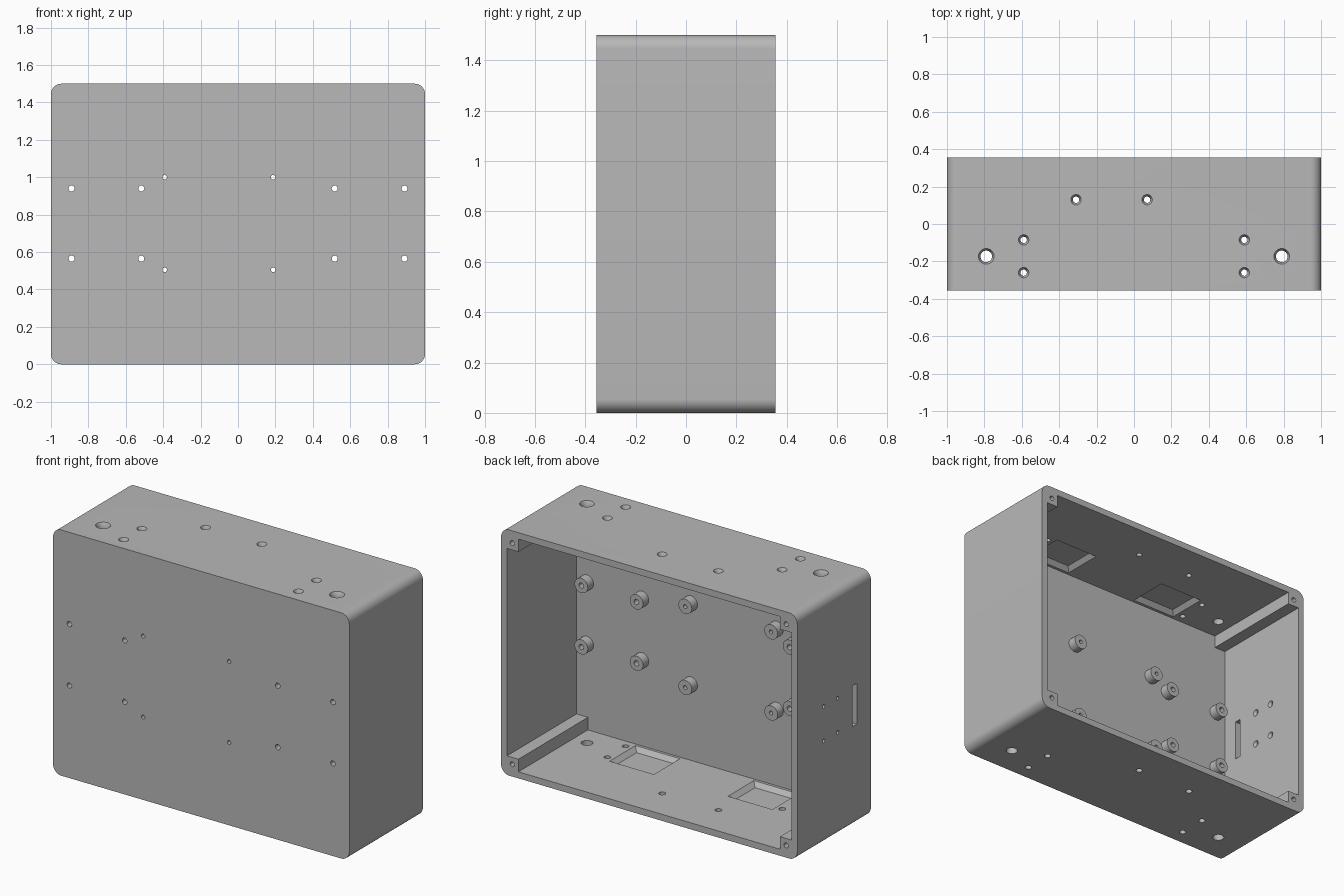
import bpy, bmesh
from math import cos, sin, pi, radians
from mathutils import Matrix, Vector

W, D, H = 1.0, 0.355, 1.5      # half width, half depth, height
T = 0.04                       # wall thickness
POST = 0.117                   # corner post size measured from outside
FILLET = 0.055
MID = H / 2

cube = bpy.data.objects.get("Cube")
if cube:
    bpy.data.objects.remove(cube, do_unlink=True)

grey = bpy.data.materials.new("plain grey")
grey.use_nodes = True
grey.diffuse_color = (0.48, 0.48, 0.48, 1)
grey.node_tree.nodes["Principled BSDF"].inputs["Base Color"].default_value = grey.diffuse_color


def make_object(name, bm):
    bmesh.ops.recalc_face_normals(bm, faces=bm.faces)
    mesh = bpy.data.meshes.new(name)
    bm.to_mesh(mesh)
    bm.free()
    mesh.materials.append(grey)
    obj = bpy.data.objects.new(name, mesh)
    bpy.context.collection.objects.link(obj)
    return obj


def prism(bm, outline, y0, y1):
    """Extrude an x-z outline along y."""
    rings = [[bm.verts.new((x, y, z)) for x, z in outline] for y in (y0, y1)]
    skin(bm, rings)


def skin(bm, rings, tube=False):
    """Join rings of vertices; cap the ends, or close the loop for a tube."""
    n = len(rings[0])
    pairs = list(zip(rings, rings[1:]))
    if tube:
        pairs.append((rings[-1], rings[0]))
    for a, b in pairs:
        for i in range(n):
            j = (i + 1) % n
            bm.faces.new((a[i], a[j], b[j], b[i]))
    if not tube:
        bm.faces.new(rings[0][::-1])
        bm.faces.new(rings[-1])


def turned(bm, base, axis, profile, tube=False, sides=24):
    """Turn (distance, radius) pairs around an axis from base."""
    rot = Vector(axis).to_track_quat('Z', 'Y').to_matrix().to_4x4()
    m = Matrix.Translation(base) @ rot
    rings = [[bm.verts.new(m @ Vector((r * cos(2 * pi * i / sides),
                                       r * sin(2 * pi * i / sides), d)))
              for i in range(sides)] for d, r in profile]
    skin(bm, rings, tube)


def box(bm, lo, hi):
    x0, y0, z0 = lo
    x1, y1, z1 = hi
    prism(bm, [(x0, z0), (x1, z0), (x1, z1), (x0, z1)], y0, y1)


def carve(target, bm):
    cutter = make_object("cutter", bm)
    cutter.hide_render = True
    mod = target.modifiers.new("carve", 'BOOLEAN')
    mod.operation = 'DIFFERENCE'
    mod.solver = 'EXACT'
    mod.object = cutter
    bpy.context.view_layer.objects.active = target
    bpy.ops.object.modifier_apply(modifier=mod.name)
    bpy.data.objects.remove(cutter, do_unlink=True)


def smooth(obj):
    bpy.ops.object.select_all(action='DESELECT')
    obj.select_set(True)
    bpy.context.view_layer.objects.active = obj
    bpy.ops.object.shade_smooth_by_angle(angle=radians(30))


# Rounded outer block
bm = bmesh.new()
outline = []
steps = 10
for k, (sx, sz) in enumerate([(1, 1), (-1, 1), (-1, -1), (1, -1)]):
    for i in range(steps + 1):
        a = pi / 2 * (k + i / steps)
        outline.append((sx * (W - FILLET) + FILLET * cos(a),
                        MID + sz * (MID - FILLET) + FILLET * sin(a)))
prism(bm, outline, -D, D)
enclosure = make_object("enclosure", bm)

# Cross-shaped cavity open at the back, leaving the four corner posts
bm = bmesh.new()
wide, narrow = W - T, W - POST
tall, low = MID - T, MID - POST
quarter = [(wide, low), (narrow, low), (narrow, tall)]
cross = []
for sx, sz, flip in ((1, 1, 1), (-1, 1, -1), (-1, -1, 1), (1, -1, -1)):
    cross += [(sx * x, MID + sz * z) for x, z in quarter[::flip]]
prism(bm, cross, -D + T, D + 0.1)
carve(enclosure, bm)

# Screw positions on the front wall
standoffs = [(s * x, z) for s in (-1, 1) for x in (0.89, 0.517) for z in (0.565, 0.94)]
standoffs += [(x, z) for x in (-0.392, 0.188) for z in (0.505, 1.0)]


def bore(x):
    return 0.012 if x in (-0.392, 0.188) else 0.016


bm = bmesh.new()
# Front screw holes
for x, z in standoffs:
    turned(bm, (x, -D - 0.02, z), (0, 1, 0), [(0, bore(x)), (0.1, bore(x))])

# Corner post screw holes
for x in (-W + 0.075, W - 0.075):
    for z in (0.075, H - 0.075):
        turned(bm, (x, D + 0.02, z), (0, -1, 0), [(0, 0.015), (0.25, 0.015)])

# Countersunk holes through the top, plain holes through the bottom
wall_holes = [(-0.31, 0.13, 0.017), (0.07, 0.13, 0.017)]
for s in (-1, 1):
    wall_holes += [(s * 0.59, -0.085, 0.017), (s * 0.59, -0.26, 0.017), (s * 0.79, -0.173, 0.031)]
for x, y, r in wall_holes:
    turned(bm, (x, y, H + 0.01), (0, 0, -1),
           [(0, r + 0.011), (0.01, r + 0.011), (0.03, r), (0.08, r)])
    turned(bm, (x, y, -0.02), (0, 0, 1), [(0, r + 0.002), (0.08, r + 0.002)])

# Tapered rectangular pockets in the floor and ceiling
for x in (-0.4, 0.4):
    for up in (False, True):
        rings = []
        for depth, hx, hy in ((-0.005, 0.15, 0.125), (0.0, 0.15, 0.125), (0.027, 0.125, 0.1)):
            z = T - depth
            z = H - z if up else z
            rings.append([bm.verts.new((x + i * hx, -0.173 + j * hy, z))
                          for i, j in ((-1, -1), (1, -1), (1, 1), (-1, 1))])
        skin(bm, rings)

# Slot and four inside-countersunk holes in one end wall
box(bm, (-W - 0.02, -0.22, 0.615), (-W + T + 0.02, -0.18, 0.865))
for y in (-0.034, 0.1):
    for z in (0.635, 0.845):
        turned(bm, (-W - 0.02, y, z), (1, 0, 0),
               [(0, 0.011), (0.045, 0.011), (0.06, 0.021), (0.08, 0.021)])
carve(enclosure, bm)
smooth(enclosure)

# Hollow standoffs on the inside of the front wall
for x, z in standoffs:
    bm = bmesh.new()
    r = bore(x)
    turned(bm, (x, -D + T - 0.005, z), (0, 1, 0),
           [(0, r), (0, 0.045), (0.06, 0.045), (0.06, r)], tube=True)
    smooth(make_object("standoff", bm))
